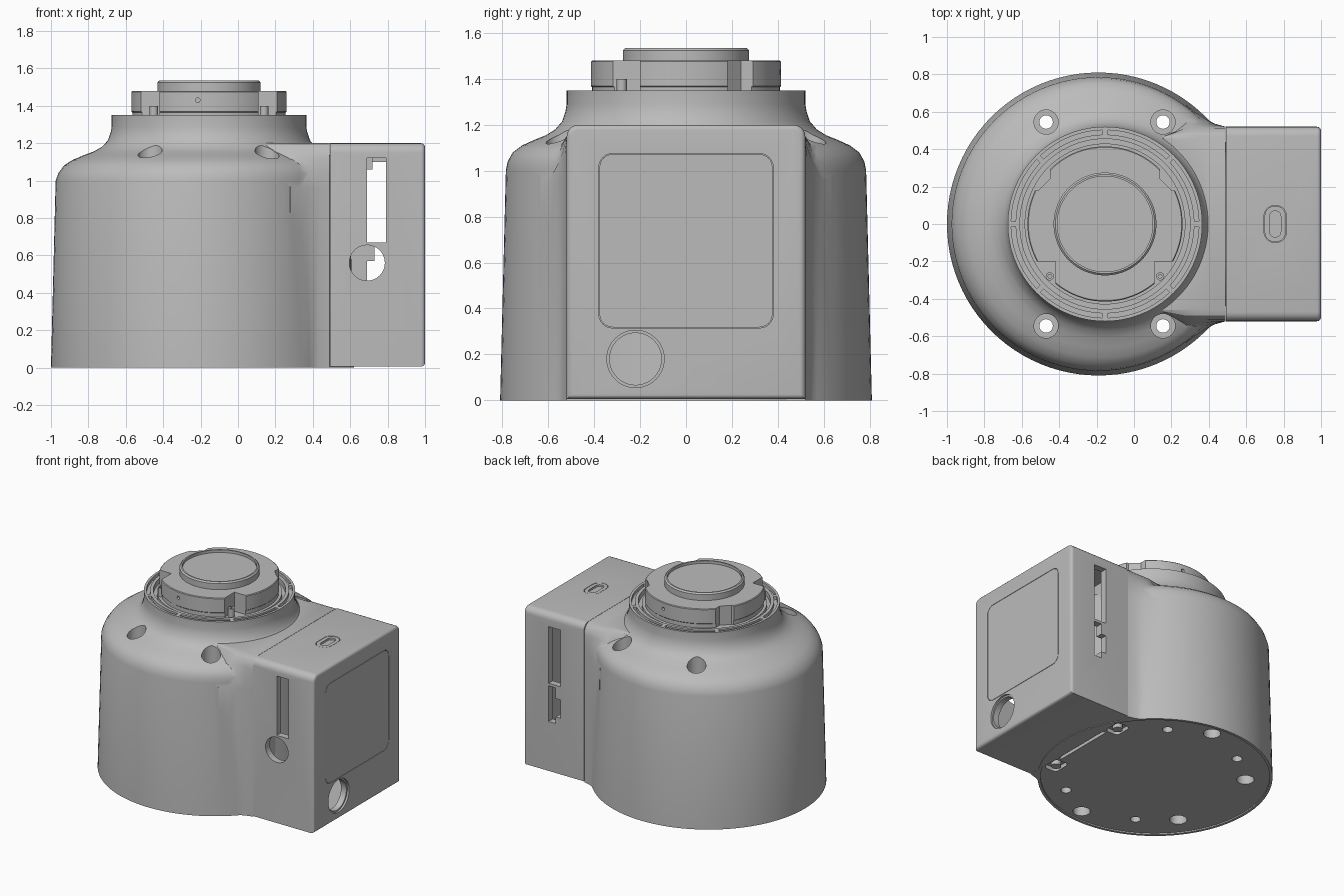
import bpy, bmesh, math
from mathutils import Matrix

if "Cube" in bpy.data.objects:
    bpy.data.objects.remove(bpy.data.objects["Cube"])

grey = bpy.data.materials.new("plain_grey")
grey.use_nodes = True
grey.diffuse_color = (0.5, 0.5, 0.5, 1)
grey.node_tree.nodes["Principled BSDF"].inputs["Base Color"].default_value = (0.5, 0.5, 0.5, 1)

CX = -0.155            # axis of the collar and mount
BX = -0.19             # axis of the round body
TO_Y = Matrix.Rotation(math.pi / 2, 4, 'X')                         # (x, z) outline
TO_X = Matrix(((0, 0, 1, 0), (1, 0, 0, 0), (0, 1, 0, 0), (0, 0, 0, 1)))  # (y, z) outline


def finish(name, bm):
    bmesh.ops.recalc_face_normals(bm, faces=bm.faces)
    me = bpy.data.meshes.new(name)
    bm.to_mesh(me)
    bm.free()
    me.materials.append(grey)
    ob = bpy.data.objects.new(name, me)
    bpy.context.collection.objects.link(ob)
    return ob


def loft(name, sections, matrix=None):
    """Skin a stack of (outline, height) sections and cap both ends."""
    bm = bmesh.new()
    rings = [[bm.verts.new((x, y, h)) for x, y in pts] for pts, h in sections]
    n = len(rings[0])
    for a, b in zip(rings, rings[1:]):
        for i in range(n):
            j = (i + 1) % n
            bm.faces.new((a[i], a[j], b[j], b[i]))
    bm.faces.new(rings[0][::-1])
    bm.faces.new(rings[-1])
    if matrix:
        bm.transform(matrix)
    return finish(name, bm)


def prism(name, pts, lo, hi, matrix=None):
    return loft(name, [(pts, lo), (pts, hi)], matrix)


def circle(x, y, r, n=32):
    return [(x + r * math.cos(2 * math.pi * i / n), y + r * math.sin(2 * math.pi * i / n)) for i in range(n)]


def rect(x0, x1, y0, y1, r=0.0, n=6):
    if not r:
        return [(x0, y0), (x1, y0), (x1, y1), (x0, y1)]
    corners = [(x1 - r, y1 - r), (x0 + r, y1 - r), (x0 + r, y0 + r), (x1 - r, y0 + r)]
    return [(cx + r * math.cos((k + i / n) * math.pi / 2), cy + r * math.sin((k + i / n) * math.pi / 2))
            for k, (cx, cy) in enumerate(corners) for i in range(n + 1)]


def arc(r0, r1, a0, a1, n=14):
    t = [a0 + (a1 - a0) * i / n for i in range(n + 1)]
    return ([(CX + r1 * math.cos(a), r1 * math.sin(a)) for a in t] +
            [(CX + r0 * math.cos(a), r0 * math.sin(a)) for a in reversed(t)])


def boolean(ob, other, op='DIFFERENCE'):
    mod = ob.modifiers.new("cut", 'BOOLEAN')
    mod.operation, mod.object, mod.solver = op, other, 'EXACT'
    bpy.context.view_layer.objects.active = ob
    bpy.ops.object.modifier_apply(modifier=mod.name)
    bpy.data.objects.remove(other)


def cut(ob, pts, lo, hi, matrix=None):
    boolean(ob, prism("cutter", pts, lo, hi, matrix))


# Round body with shoulder and collar
profile = [(0.81, 0), (0.785, 1.0), (0.777, 1.04), (0.755, 1.08), (0.715, 1.11), (0.66, 1.135),
           (0.61, 1.155), (0.57, 1.18), (0.54, 1.215), (0.525, 1.26), (0.52, 1.29), (0.52, 1.35)]
sections = []
for r, z in profile:
    blend = min(1, max(0, (z - 1.0) / 0.2))
    sections.append((circle(BX + (CX - BX) * blend, 0, r, 96), z))
body = loft("round_body", sections)

# Bridge that flares from the round body to the side box
bridge = []
for z, flare, inset in [(0, 1, 0), (0.96, 0.95, 0), (1.05, 0.6, 0), (1.12, 0.15, 0),
                        (1.165, 0, 0.008), (1.19, 0, 0.03), (1.2, 0, 0.06)]:
    half = [(-0.1, 0.3), (0.12, 0.46)] + [(x, 0.52 + f * flare - inset) for x, f in
            [(0.28, 0.12), (0.33, 0.08), (0.38, 0.045), (0.43, 0.017), (0.49, 0)]]
    bridge.append((half + [(x, -y) for x, y in reversed(half)], z))
boolean(body, loft("bridge", bridge), 'UNION')

# Collar well and segmented groove
cut(body, circle(CX, 0, 0.455, 96), 1.31, 1.5)
for k in range(8):
    a = k * math.pi / 4
    cut(body, arc(0.478, 0.502, a + 0.03, a + math.pi / 4 - 0.03), 1.325, 1.5)

# Bolt holes, underside recess and feet holes
cut(body, circle(BX, 0, 0.79, 96), -0.1, 0.01)
for s in (-1, 1):
    for x in (-0.47, 0.155):
        cut(body, circle(x, s * 0.545, 0.065), 0.95, 1.5)
        cut(body, circle(x, s * 0.545, 0.036), -0.1, 1.5)
    for x, y in ((-0.70, 0.36), (-0.115, 0.70)):
        cut(body, circle(x, s * y, 0.06), -0.1, 0.12)
    cut(body, rect(0.37, 0.48, s * 0.33 - 0.07, s * 0.33 + 0.07, 0.03), -0.1, 0.04)
cut(body, rect(0.455, 0.48, -0.24, 0.24), -0.1, 0.04)

# Mount ring with four corner notches
steps = [(0.41, 1.33), (0.41, 1.365), (0.415, 1.37), (0.415, 1.475), (0.41, 1.48)]
mount = loft("mount_ring", [(circle(CX, 0, r, 96), z) for r, z in steps])
for s in (-1, 1):
    for x, y0, y1 in ((0.295, 0.18, 0.5), (0.265, -0.5, -0.2)):
        notch = [(CX + s * x, y1), (CX + s * x, y0), (CX + s * 0.6, y0), (CX + s * 0.6, y1)]
        if y0 > 0:
            notch[1:2] = [(CX + s * x, y0 + 0.06), (CX + s * (x + 0.06), y0)]
        cut(mount, notch, 1.31, 1.6)
    cut(mount, circle(s * 0.06, 1.43, 0.012, 16), -0.1, 0.1,
        Matrix.Translation((CX, s * 0.41, 0)) @ TO_Y)

base = prism("mount_base", circle(CX, 0, 0.43, 96), 1.3, 1.335)

# Round cap with a raised rim
cap = loft("cap", [(circle(CX, 0, r, 96), z) for r, z in
                   [(0.275, 1.46), (0.275, 1.525), (0.265, 1.535)]])
cut(cap, circle(CX, 0, 0.255, 96), 1.515, 1.6)

# Side box, rounded along its top and outer edges
bm = bmesh.new()
bmesh.ops.create_cube(bm, size=1)
for v in bm.verts:
    v.co = (0.746 + v.co.x * 0.508, v.co.y * 1.04, 0.6025 + v.co.z * 1.195)


def bevel(test, width):
    edges = [e for e in bm.edges if all(test(v.co) for v in e.verts)]
    bmesh.ops.bevel(bm, geom=edges, offset=width, segments=5, profile=0.5, affect='EDGES')


bevel(lambda c: c.z > 1.19 and c.y > 0.5, 0.05)
bevel(lambda c: c.z > 1.14 and c.y < -0.5, 0.05)
bevel(lambda c: c.x > 0.99, 0.022)
box = finish("side_box", bm)

cut(box, rect(0.54, 0.94, -0.47, 0.47), 0.05, 1.15)                  # hollow inside
cut(box, rect(0.69, 0.79, 0.67, 1.12), 0.4, 0.6, TO_Y)               # front slot
cut(box, circle(0.69, 0.56, 0.095, 48), 0.4, 0.6, TO_Y)              # front port
for slot in ((0.69, 0.79, 0.67, 1.10), (0.73, 0.79, 0.38, 0.65), (0.69, 0.74, 0.43, 0.57)):
    cut(box, rect(*slot), -0.6, -0.4, TO_Y)                          # back slots
cut(box, circle(-0.22, 0.18, 0.125, 48), 0.985, 1.1, TO_X)           # side port
cut(box, circle(-0.22, 0.18, 0.113, 48), 0.9, 1.1, TO_X)
cut(box, rect(-0.38, 0.38, 0.315, 1.075, 0.06), 0.985, 1.1, TO_X)    # panel seat
cut(box, rect(0.695, 0.815, -0.1, 0.1, 0.059), 1.185, 1.3)           # top button seat

panel = prism("side_panel", rect(-0.377, 0.377, 0.318, 1.072, 0.057), 0.98, 1.0, TO_X)
button = prism("top_button_rim", rect(0.698, 0.812, -0.097, 0.097, 0.056), 1.17, 1.199)
cut(button, rect(0.725, 0.785, -0.07, 0.07, 0.029), 1.18, 1.3)
bracket = prism("inner_bracket", rect(0.68, 0.72, 1.06, 1.16), -0.3, 0.3, TO_Y)

parts = [body, mount, base, cap, box, panel, button, bracket]

# Small screws in the mount notches and under the bridge
for s, side in ((-1, "right"), (1, "left")):
    screw = prism(side + "_mount_screw", circle(CX + s * 0.295, -0.28, 0.022, 20), 1.32, 1.40)
    cut(screw, circle(CX + s * 0.295, -0.28, 0.011, 6), 1.385, 1.5)
    parts.append(screw)
for s, side in ((-1, "front"), (1, "back")):
    parts.append(prism(side + "_base_screw", circle(0.425, s * 0.33, 0.035, 20), 0.005, 0.06))

# Smooth the curved faces and keep the edges sharp
bpy.ops.object.select_all(action='DESELECT')
for ob in parts:
    ob.select_set(True)
bpy.context.view_layer.objects.active = body
bpy.ops.object.shade_smooth_by_angle(angle=math.radians(30))
